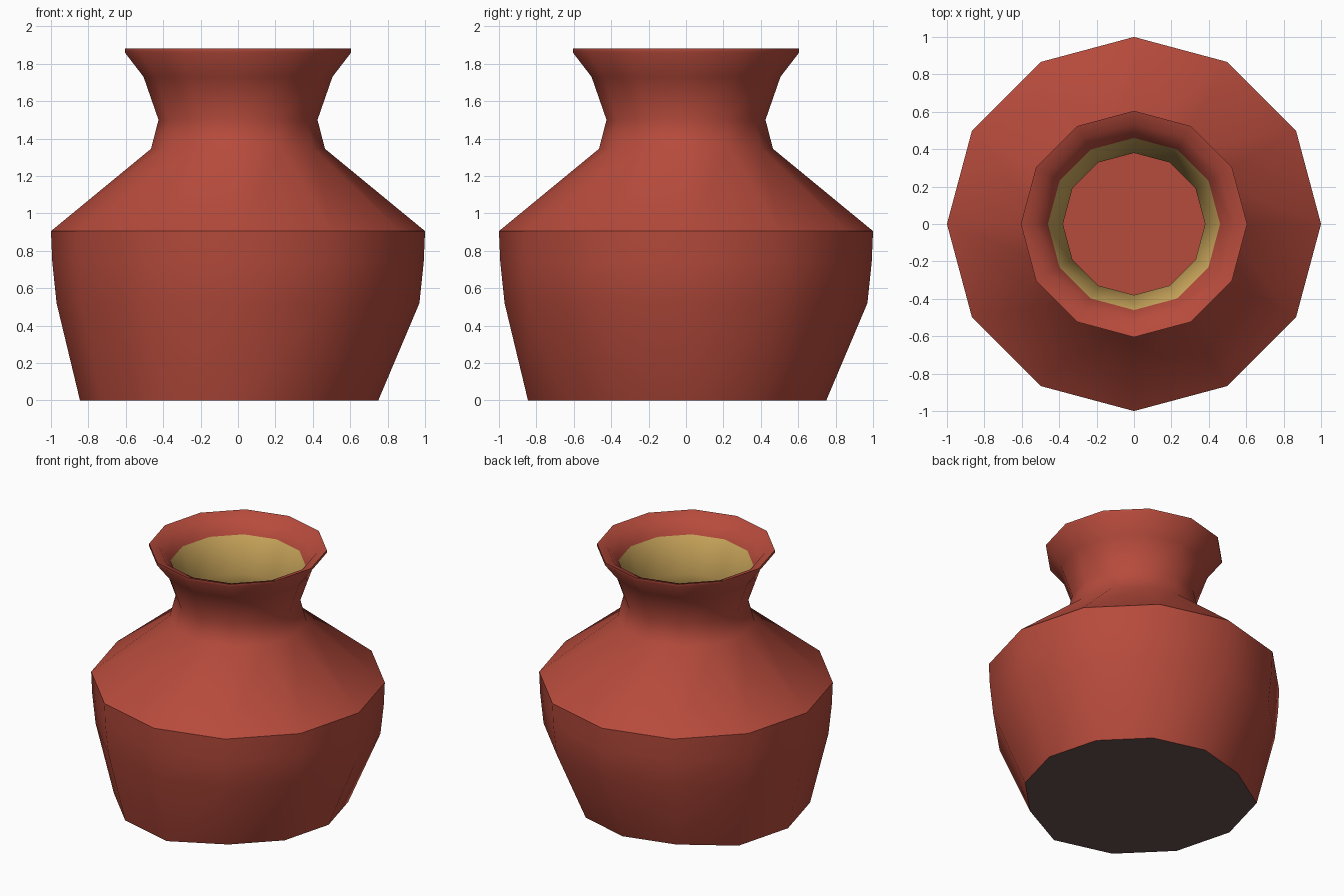
import bpy, bmesh, math

if "Cube" in bpy.data.objects:
    bpy.data.objects.remove(bpy.data.objects["Cube"])

SIDES = 12


def material(name, rgb):
    m = bpy.data.materials.new(name)
    m.diffuse_color = (*rgb, 1)
    m.use_nodes = True
    m.node_tree.nodes["Principled BSDF"].inputs["Base Color"].default_value = m.diffuse_color
    return m


RED = material("terracotta red", (0.47, 0.07, 0.045))
YELLOW = material("ochre lining", (0.62, 0.40, 0.11))
DARK = material("dark brown base", (0.14, 0.085, 0.075))


def ring(bm, r, z, lopsided):
    """One 12-sided ring; the foot is narrower on its right and back sides."""
    verts = []
    for i in range(SIDES):
        deg = i * 360 / SIDES
        rr = r
        if lopsided and not 149 < deg < 271:
            rr = r - 0.095
        a = math.radians(deg)
        verts.append(bm.verts.new((rr * math.cos(a), rr * math.sin(a), z)))
    return verts


def lathe(name, profile, mats, wall_mat, cap=None):
    """Revolve (radius, height) points; wall_mat(z) and cap give material slots."""
    bm = bmesh.new()
    rings = [ring(bm, r, z, z < 0.1) for r, z in profile]
    for k in range(len(rings) - 1):
        lo, hi = rings[k], rings[k + 1]
        slot = wall_mat((profile[k][1] + profile[k + 1][1]) / 2)
        for i in range(SIDES):
            j = (i + 1) % SIDES
            bm.faces.new((lo[i], lo[j], hi[j], hi[i])).material_index = slot
    if cap:
        at, slot = cap
        loop = rings[at]
        bm.faces.new(loop[::-1] if at == 0 else loop).material_index = slot
    me = bpy.data.meshes.new(name)
    bm.to_mesh(me)
    bm.free()
    for m in mats:
        me.materials.append(m)
    ob = bpy.data.objects.new(name, me)
    bpy.context.collection.objects.link(ob)
    # smooth body, sharp shoulder and foot
    bpy.context.view_layer.objects.active = ob
    ob.select_set(True)
    bpy.ops.object.shade_smooth_by_angle(angle=math.radians(46))
    ob.select_set(False)
    return ob


# Outer wall from foot to lip, with the dark underside
outer = [(0.845, 0), (0.97, 0.52), (0.993, 0.74), (1.0, 0.905), (0.465, 1.345),
         (0.425, 1.5), (0.505, 1.73), (0.605, 1.86), (0.605, 1.88)]
lathe("vase_body", outer, [RED, DARK], lambda z: 0, cap=(0, 1))

# Inner wall from lip to floor: red lip, ochre lining, red floor
inner = [(0.605, 1.88), (0.535, 1.855), (0.46, 1.76), (0.38, 1.5), (0.42, 1.33),
         (0.95, 0.89), (0.92, 0.52), (0.80, 0.03)]
lathe("vase_lining", inner, [RED, YELLOW],
      lambda z: 0 if z > 1.77 else 1, cap=(len(inner) - 1, 0))
